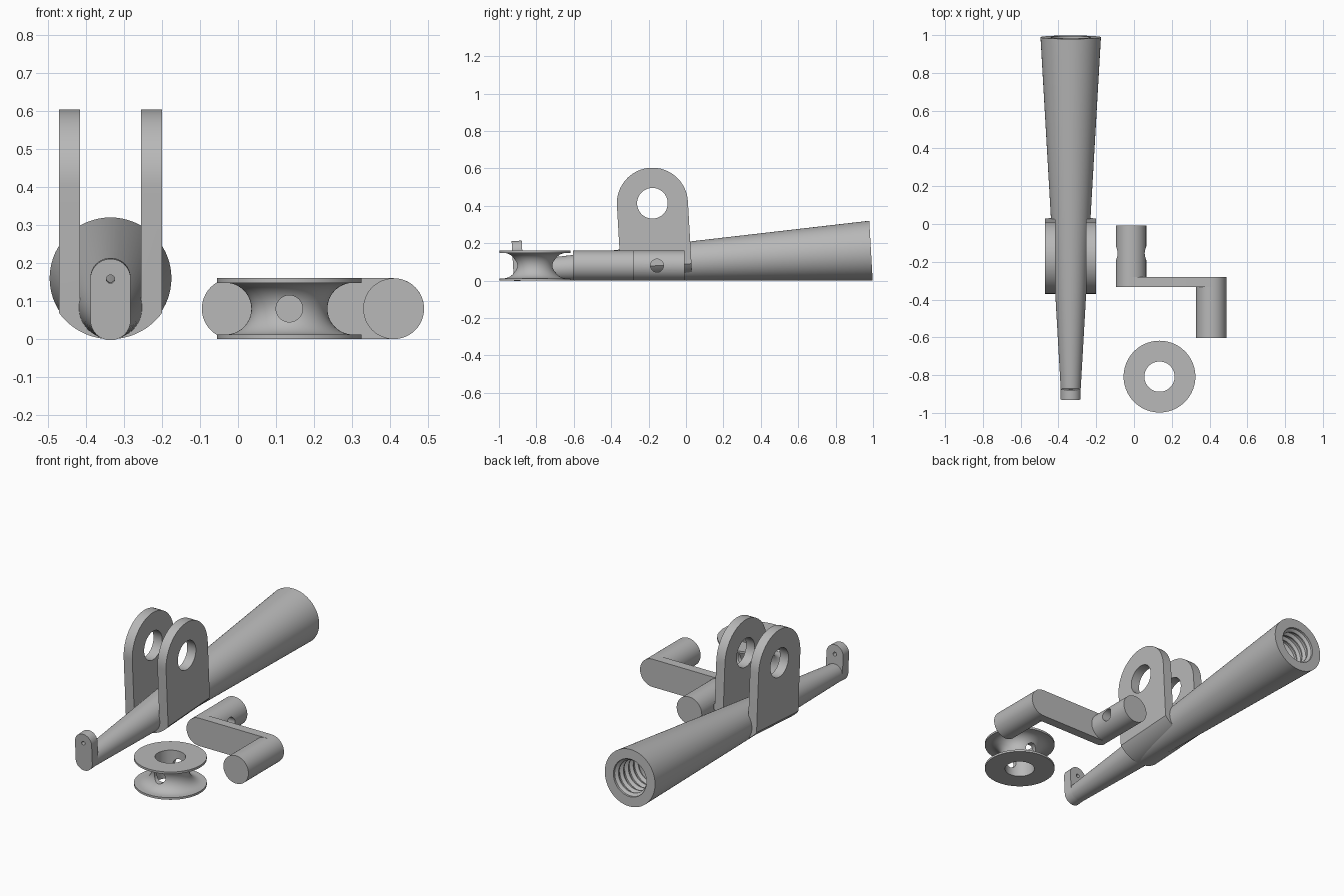
import bpy, bmesh
from math import sin, cos, pi, radians, sqrt, asin
from mathutils import Matrix, Vector

if "Cube" in bpy.data.objects:
    bpy.data.objects.remove(bpy.data.objects["Cube"], do_unlink=True)

grey = bpy.data.materials.new("plain grey")
grey.use_nodes = True
grey.diffuse_color = (0.48, 0.48, 0.48, 1)
grey.node_tree.nodes["Principled BSDF"].inputs["Base Color"].default_value = (0.48, 0.48, 0.48, 1)


def finish(name, bm):
    bmesh.ops.remove_doubles(bm, verts=bm.verts, dist=1e-5)
    bmesh.ops.recalc_face_normals(bm, faces=bm.faces)
    mesh = bpy.data.meshes.new(name)
    bm.to_mesh(mesh)
    bm.free()
    mesh.materials.append(grey)
    obj = bpy.data.objects.new(name, mesh)
    bpy.context.collection.objects.link(obj)
    return obj


def prism(name, outline, axis, lo, hi):
    """Extrude a 2D outline along X (outline is y,z) or Y (outline is x,z)."""
    bm = bmesh.new()
    place = (lambda u, v: (lo, u, v)) if axis == "X" else (lambda u, v: (u, lo, v))
    face = bm.faces.new([bm.verts.new(place(u, v)) for u, v in outline])
    out = bmesh.ops.extrude_face_region(bm, geom=[face])
    step = Vector((hi - lo, 0, 0) if axis == "X" else (0, hi - lo, 0))
    moved = [g for g in out["geom"] if isinstance(g, bmesh.types.BMVert)]
    bmesh.ops.translate(bm, verts=moved, vec=step)
    return finish(name, bm)


def lathe(name, profile, closed, axis, centre=(0, 0, 0)):
    """Spin (radius, along) points about Y or Z."""
    bm = bmesh.new()
    place = (lambda r, a: (r, a, 0)) if axis == "Y" else (lambda r, a: (r, 0, a))
    verts = [bm.verts.new(place(r, a)) for r, a in profile]
    edges = [bm.edges.new(p) for p in zip(verts, verts[1:])]
    if closed:
        edges.append(bm.edges.new((verts[-1], verts[0])))
    bmesh.ops.spin(bm, geom=verts + edges, cent=(0, 0, 0), dvec=(0, 0, 0),
                   axis=(0, 1, 0) if axis == "Y" else (0, 0, 1), angle=2 * pi, steps=72)
    bmesh.ops.translate(bm, verts=bm.verts, vec=centre)
    return finish(name, bm)


def arc(u, v, r, start, end, n=32):
    angles = [radians(start + (end - start) * i / n) for i in range(n + 1)]
    return [(u + r * cos(a), v + r * sin(a)) for a in angles]


def disc(u, v, r):
    return arc(u, v, r, 0, 360, 48)[:-1]


def boolean(obj, tool, operation):
    mod = obj.modifiers.new(operation.title(), "BOOLEAN")
    mod.operation, mod.object, mod.solver = operation, tool, "EXACT"
    bpy.context.view_layer.objects.active = obj
    bpy.ops.object.modifier_apply(modifier=mod.name)
    bpy.data.objects.remove(tool, do_unlink=True)


# Rod: tapered body with a threaded socket in the wide end
length, tip_r, end_r = 1.862, 0.053, 0.16
profile = [(0, 0), (tip_r, 0), (end_r, length), (0.105, length)]
for i in range(5):
    a = length - 0.012 - 0.045 * i
    profile += [(0.105, a), (0.09, a - 0.012), (0.09, a - 0.02), (0.105, a - 0.032)]
profile += [(0.105, length - 0.25), (0, length - 0.25)]
rod = lathe("rod_body", profile, False, "Y")

# Tip eye: upright rounded plate with a small line hole
eye = prism("tip_eye", arc(0, 0.108, tip_r, 0, 180) + arc(0, 0, tip_r, 180, 360), "Y", -0.053, 0.001)
boolean(eye, prism("eye_cutter", disc(0, 0.108, 0.011), "Y", -0.2, 0.2), "DIFFERENCE")

# Reel bracket: two round-topped lugs joined by a curved saddle under the rod
mid, half, pivot = 0.71, 0.19, 0.32
bracket = prism("reel_bracket", arc(mid, pivot, half, 0, 180) +
                [(mid - half, -0.2), (mid + half, -0.2)], "X", -0.135, 0.135)
sweep = asin(0.135 / 0.167) * 180 / pi
saddle = arc(0, 0.084, 0.167, 270 - sweep, 270 + sweep)
slot = [(0.135, 0.7), (0.08, 0.7), (0.08, 0), (-0.08, 0), (-0.08, 0.7), (-0.135, 0.7)]
boolean(bracket, prism("saddle_shape", saddle + slot, "Y", 0, 2), "INTERSECT")
boolean(bracket, prism("pivot_cutter", disc(mid, pivot, 0.082), "X", -1, 1), "DIFFERENCE")

# Lay the rod group on the ground along its lower side
for part in (rod, eye, bracket):
    part.data.transform(Matrix.Translation((-0.335, -0.87, tip_r)) @ Matrix.Rotation(0.0575, 4, "X"))

# Spool: grooved wheel with a central bore and a cross hole
spool_x, spool_y, groove = 0.135, -0.808, 0.068
spool_profile = [(0.08, 0), (0.19, 0), (0.19, 0.012)]
spool_profile += [(r, z) for r, z in arc(0.168, 0.08, groove, 270, 90)]
spool_profile += [(0.19, 0.148), (0.19, 0.16), (0.08, 0.16)]
spool = lathe("spool", spool_profile, True, "Z", (spool_x, spool_y, 0))
boolean(spool, prism("spool_cutter", disc(spool_x, 0.08, 0.035), "Y", -1.2, -0.4), "DIFFERENCE")

# Crank: axle, flat arm and handle grip
r, axle_x, grip_x = 0.08, -0.015, 0.409
axle = prism("crank_axle", disc(axle_x, r, r), "Y", -0.30, -0.008)
boolean(axle, prism("axle_cutter", disc(-0.155, r, 0.035), "X", -0.3, 0.3), "DIFFERENCE")
arm = prism("crank_arm", arc(axle_x, r, r, 90, 270) + arc(grip_x, r, r, -90, 90), "Y", -0.333, -0.28)
grip = prism("crank_grip", disc(grip_x, r, r), "Y", -0.603, -0.30)

# Smooth round surfaces, keep edges sharp
for obj in (rod, eye, bracket, spool, axle, arm, grip):
    bpy.ops.object.select_all(action="DESELECT")
    obj.select_set(True)
    bpy.context.view_layer.objects.active = obj
    bpy.ops.object.shade_smooth_by_angle(angle=radians(30))
